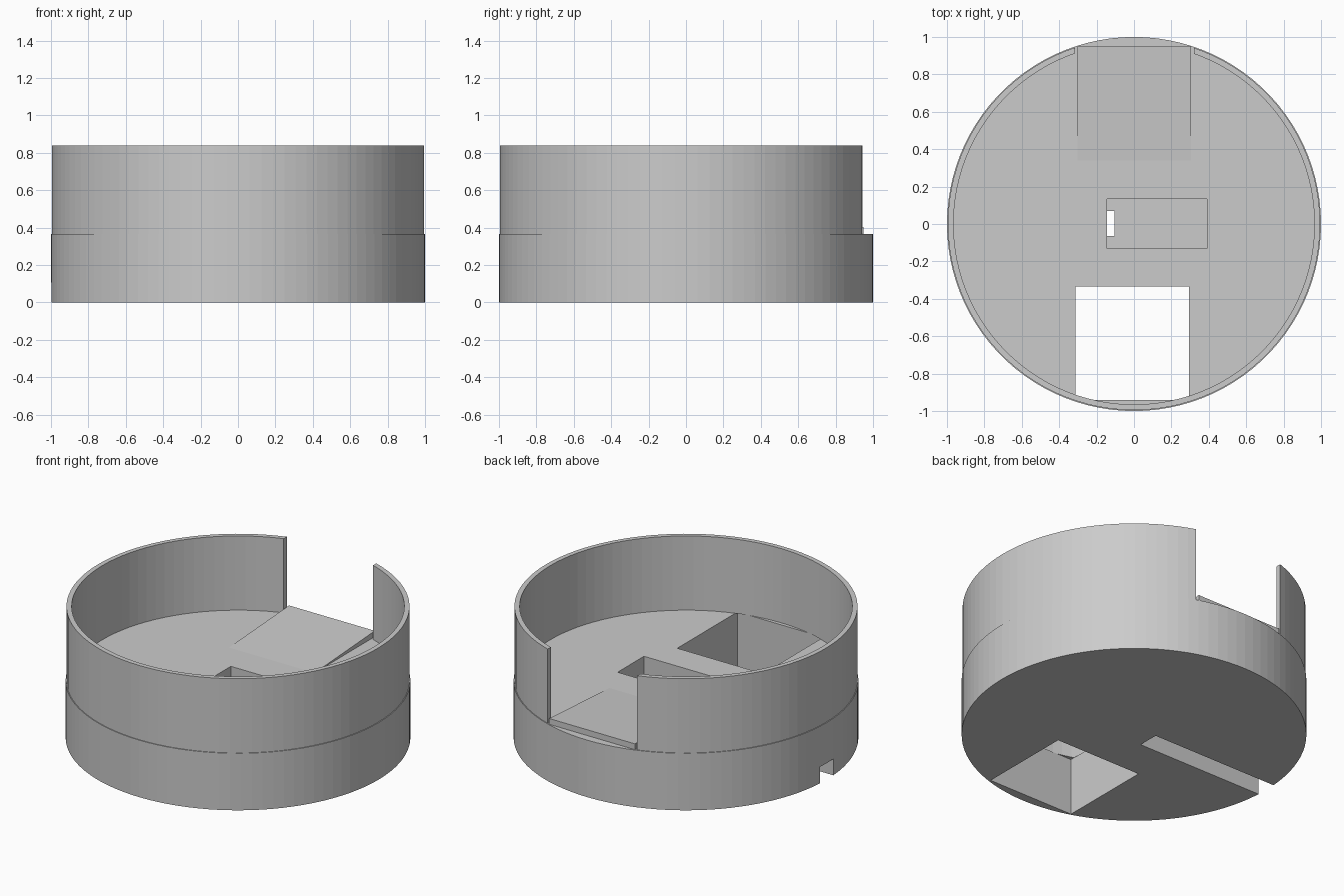
import bpy, bmesh
from math import cos, sin, tau

cube = bpy.data.objects.get("Cube")
if cube:
    bpy.data.objects.remove(cube, do_unlink=True)

SEGMENTS = 100
FLOOR = 0.365     # top of the solid base
RIM = 0.84        # top of the wall

grey = bpy.data.materials.new("plain_grey")
grey.use_nodes = True
grey.diffuse_color = (0.6, 0.6, 0.6, 1)
grey.node_tree.nodes["Principled BSDF"].inputs["Base Color"].default_value = (0.6, 0.6, 0.6, 1)


def finish(name, bm):
    bmesh.ops.recalc_face_normals(bm, faces=bm.faces)
    mesh = bpy.data.meshes.new(name)
    bm.to_mesh(mesh)
    bm.free()
    mesh.materials.append(grey)
    obj = bpy.data.objects.new(name, mesh)
    bpy.context.collection.objects.link(obj)
    return obj


def prism(name, outline, vector):
    """Extrude a closed outline along a vector."""
    bm = bmesh.new()
    face = bm.faces.new([bm.verts.new(p) for p in outline])
    top = bmesh.ops.extrude_face_region(bm, geom=[face])["geom"]
    moved = [v for v in top if isinstance(v, bmesh.types.BMVert)]
    bmesh.ops.translate(bm, verts=moved, vec=vector)
    return finish(name, bm)


def circle(radius, z):
    angles = [tau * i / SEGMENTS for i in range(SEGMENTS)]
    return [(radius * cos(a), radius * sin(a), z) for a in angles]


def box(name, x, y, z):
    outline = [(x[0], y[0], z[0]), (x[1], y[0], z[0]), (x[1], y[1], z[0]), (x[0], y[1], z[0])]
    return prism(name, outline, (0, 0, z[1] - z[0]))


def cut(target, cutter):
    """Subtract the cutter from the target, then discard it."""
    mod = target.modifiers.new("cut", 'BOOLEAN')
    mod.operation = 'DIFFERENCE'
    mod.solver = 'EXACT'
    mod.object = cutter
    bpy.context.view_layer.objects.active = target
    bpy.ops.object.modifier_apply(modifier=mod.name)
    bpy.data.objects.remove(cutter, do_unlink=True)


# Solid round base with front opening, centre pocket and underside cable groove
base = prism("base", circle(1.0, 0), (0, 0, FLOOR))
cut(base, box("front_opening", (-0.313, 0.295), (-0.942, -0.333), (-0.1, 0.5)))
cut(base, box("centre_pocket", (-0.145, 0.39), (-0.132, 0.135), (0.1, 0.5)))
cut(base, box("cable_groove", (-1.1, -0.105), (-0.065, 0.07), (-0.1, 0.105)))

# Thin upright wall, open at the back
wall = prism("wall", circle(0.995, FLOOR), (0, 0, RIM - FLOOR))
cut(wall, prism("wall_hollow", circle(0.965, 0.2), (0, 0, 1)))
cut(wall, box("back_gap", (-0.315, 0.32), (0.5, 1.2), (0.2, 1)))

# Shallow ramp rising from the floor to the back gap
prism("ramp", [(-0.302, 0.34, FLOOR), (-0.302, 0.948, FLOOR), (-0.302, 0.948, 0.402)],
      (0.607, 0, 0))
